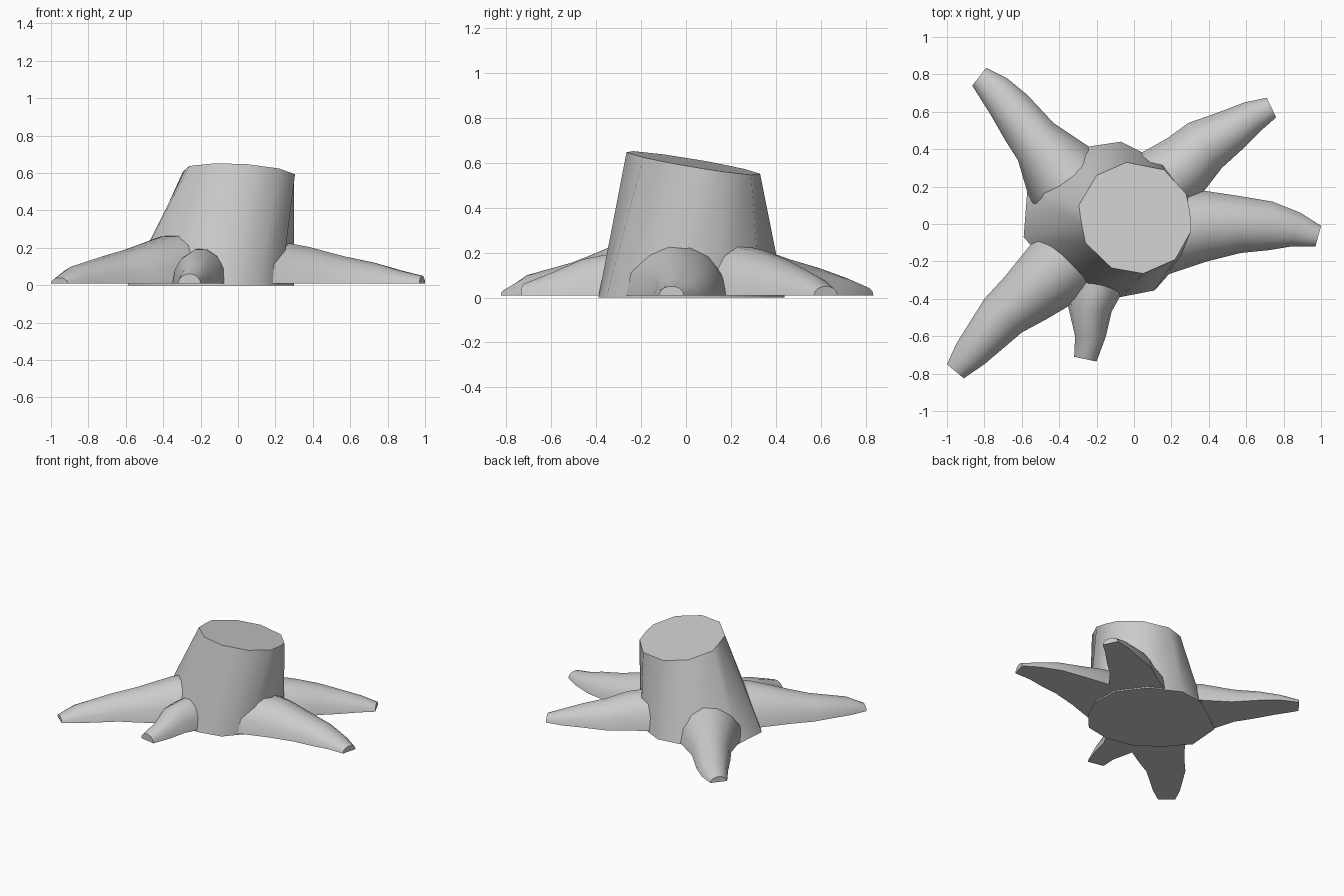
import bpy, math
from mathutils import Vector

if "Cube" in bpy.data.objects:
    bpy.data.objects.remove(bpy.data.objects["Cube"])


def loft(name, rings, angle):
    """Skin closed rings of equal length and cap both ends."""
    n = len(rings[0])
    verts = [v for ring in rings for v in ring]
    faces = []
    for k in range(len(rings) - 1):
        for i in range(n):
            j = (i + 1) % n
            faces.append((k * n + i, k * n + j, (k + 1) * n + j, (k + 1) * n + i))
    faces.append(tuple(reversed(range(n))))
    faces.append(tuple(range(len(verts) - n, len(verts))))
    mesh = bpy.data.meshes.new(name)
    mesh.from_pydata(verts, [], faces)
    obj = bpy.data.objects.new(name, mesh)
    bpy.context.collection.objects.link(obj)
    bpy.ops.object.select_all(action='DESELECT')
    obj.select_set(True)
    bpy.context.view_layer.objects.active = obj
    bpy.ops.object.mode_set(mode='EDIT')
    bpy.ops.mesh.select_all(action='SELECT')
    bpy.ops.mesh.normals_make_consistent(inside=False)
    bpy.ops.object.mode_set(mode='OBJECT')
    bpy.ops.object.shade_smooth_by_angle(angle=math.radians(angle))
    return obj


# Trunk: irregular flared base, obliquely sawn top
base = [(.30, -.05), (.29, .14), (.15, .33), (-.07, .44), (-.27, .41), (-.57, .19),
        (-.59, -.07), (-.46, -.22), (-.29, -.35), (-.07, -.39), (.11, -.355), (.23, -.22)]
top = [(.30, .06), (.28, .16), (.16, .29), (-.04, .33), (-.20, .26), (-.295, .10),
       (-.28, 0), (-.26, -.10), (-.12, -.235), (.05, -.265), (.22, -.19), (.305, -.04)]
loft("trunk", [[(x, y, 0) for x, y in base],
               [(x, y, .605 - .17 * y - .06 * x) for x, y in top]], 50)


# Roots: flat-bottomed arches; each station is left x, y, right x, y, height
def root(name, stations):
    rings = []
    for lx, ly, rx, ry, h in stations:
        a, b = Vector((lx, ly, .01)), Vector((rx, ry, .01))
        ring = []
        for i in range(8):
            t = math.pi * i / 7
            p = a.lerp(b, (1 - math.cos(t)) / 2)
            p.z = .01 + (h - .01) * math.sin(t) / math.sin(math.pi * 3 / 7)
            ring.append(p)
        rings.append(ring)
    loft(name, rings, 45)


root("back_left_root", [
    (-.865, .74, -.79, .835, .05), (-.77, .59, -.68, .78, .09), (-.69, .45, -.57, .69, .13),
    (-.62, .34, -.43, .54, .17), (-.55, .10, -.25, .42, .23), (-.38, .02, -.12, .28, .25)])
root("back_right_root", [
    (.71, .675, .76, .57, .05), (.59, .65, .68, .50, .09), (.46, .60, .58, .40, .13),
    (.29, .54, .47, .30, .17), (.18, .46, .37, .17, .21), (.02, .37, .29, .10, .23)])
root("right_root", [
    (1, -.01, .97, -.12, .05), (.89, .06, .84, -.12, .08), (.74, .12, .72, -.14, .12),
    (.56, .15, .57, -.155, .155), (.36, .18, .39, -.20, .205), (.20, .18, .18, -.27, .24)])
root("front_left_root", [
    (-1, -.75, -.91, -.825, .04), (-.95, -.64, -.80, -.75, .10), (-.80, -.40, -.60, -.58, .155),
    (-.69, -.28, -.47, -.51, .19), (-.52, -.07, -.25, -.38, .26), (-.38, .0, -.14, -.27, .27)])
root("front_root", [
    (-.32, -.71, -.20, -.735, .06), (-.315, -.60, -.15, -.60, .11),
    (-.35, -.45, -.12, -.47, .17), (-.34, -.36, -.06, -.36, .19), (-.30, -.22, -.06, -.22, .20)])
